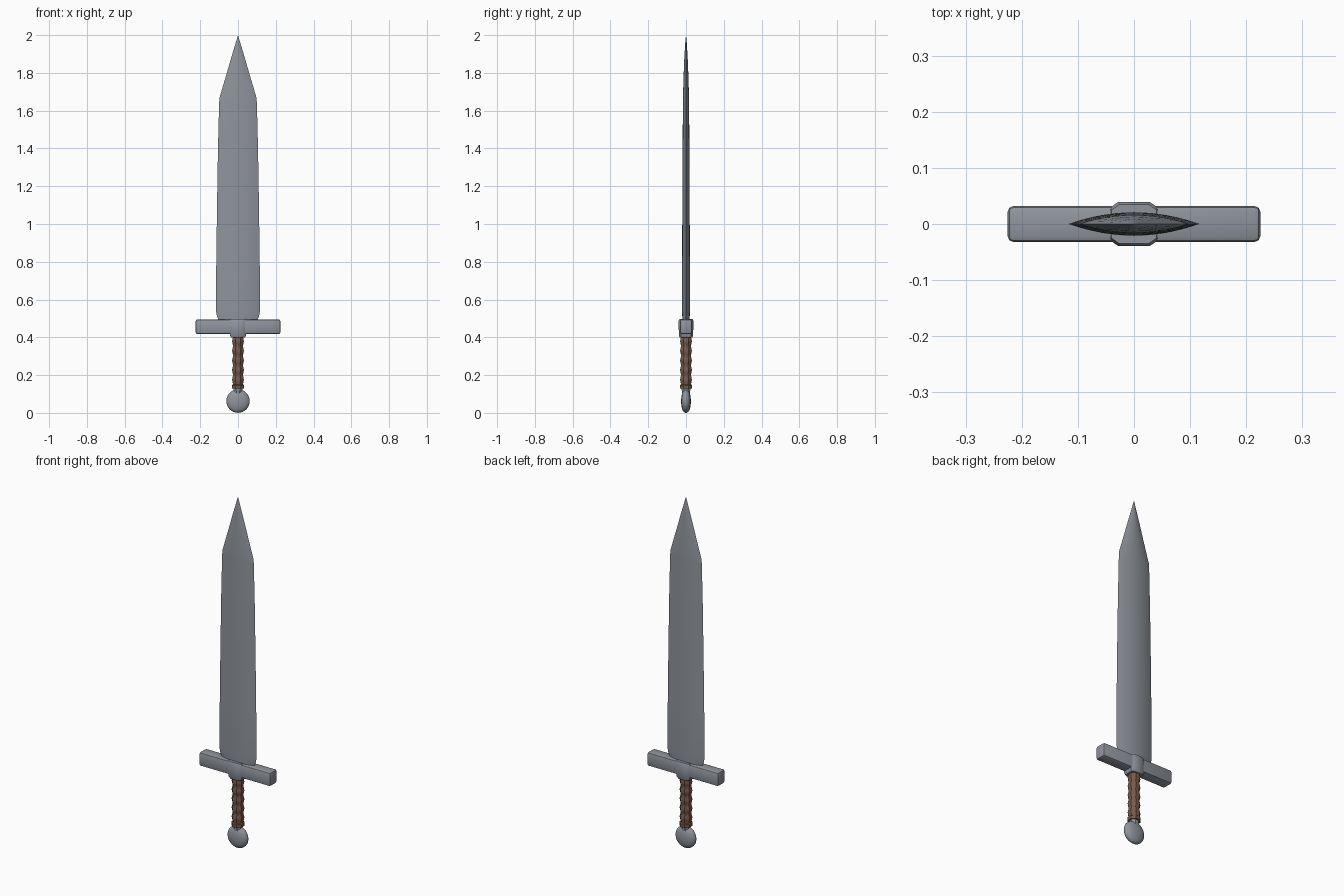
import bpy, bmesh, math

if "Cube" in bpy.data.objects:
    bpy.data.objects.remove(bpy.data.objects["Cube"])


def material(name, rgb):
    m = bpy.data.materials.new(name)
    m.diffuse_color = (*rgb, 1)
    m.use_nodes = True
    m.node_tree.nodes["Principled BSDF"].inputs["Base Color"].default_value = m.diffuse_color
    return m


STEEL = material("steel grey", (0.28, 0.30, 0.335))
BROWN = material("leather brown", (0.19, 0.105, 0.07))


def finish(name, bm, mat, angle=35):
    bmesh.ops.recalc_face_normals(bm, faces=bm.faces)
    me = bpy.data.meshes.new(name)
    bm.to_mesh(me)
    bm.free()
    me.materials.append(mat)
    ob = bpy.data.objects.new(name, me)
    bpy.context.collection.objects.link(ob)
    bpy.ops.object.select_all(action='DESELECT')
    ob.select_set(True)
    bpy.context.view_layer.objects.active = ob
    bpy.ops.object.shade_smooth_by_angle(angle=math.radians(angle))
    return ob


def loft(name, section, rings, mat, tip=None, angle=35):
    """Sweep a unit section up z; rings are (z, x scale, y scale)."""
    bm = bmesh.new()
    loops = [[bm.verts.new((x * sx, y * sy, z)) for x, y in section] for z, sx, sy in rings]
    n = len(section)
    for a, b in zip(loops, loops[1:]):
        for i in range(n):
            bm.faces.new((a[i], a[(i + 1) % n], b[(i + 1) % n], b[i]))
    bm.faces.new(loops[0])
    if tip:
        t = bm.verts.new((0, 0, tip))
        for i in range(n):
            bm.faces.new((loops[-1][i], loops[-1][(i + 1) % n], t))
    else:
        bm.faces.new(loops[-1])
    return finish(name, bm, mat, angle)


# Blade: lens section with sharp edges, straight body, pointed tip
xs = [-1 + i / 6 for i in range(13)]
lens = [(x, -(1 - x * x)) for x in xs] + [(x, 1 - x * x) for x in reversed(xs[1:-1])]
loft("blade", lens, [
    (0.45, 0.098, 0.018), (0.495, 0.105, 0.019), (0.515, 0.112, 0.020),
    (0.54, 0.117, 0.021), (0.80, 0.115, 0.0205), (1.10, 0.111, 0.0195),
    (1.40, 0.106, 0.018), (1.64, 0.100, 0.0165), (1.67, 0.0975, 0.016),
    (1.78, 0.065, 0.013), (1.89, 0.033, 0.0085), (1.96, 0.012, 0.004)],
    STEEL, tip=2.0)

# Crossguard: chamfered bar
bm = bmesh.new()
bmesh.ops.create_cube(bm, size=1)
for v in bm.verts:
    v.co.x *= 0.45
    v.co.y *= 0.064
    v.co.z = 0.456 + v.co.z * 0.077
bmesh.ops.bevel(bm, geom=bm.edges[:], offset=0.010, segments=2, profile=0.5, affect='EDGES')
finish("crossguard", bm, STEEL)

# Collar around the centre of the guard
octagon = [(-1, -.72), (-.65, -1), (.65, -1), (1, -.72),
           (1, .72), (.65, 1), (-.65, 1), (-1, .72)]
loft("guard_collar", octagon, [
    (0.398, 0.036, 0.033), (0.408, 0.042, 0.038),
    (0.488, 0.044, 0.039), (0.497, 0.040, 0.035)], STEEL)

# Grip: eight-sided, rippled
oct8 = [(math.cos(math.radians(22.5 + 45 * i)), math.sin(math.radians(22.5 + 45 * i))) for i in range(8)]
rings = [(0.128, 0.035, 0.035), (0.146, 0.035, 0.035), (0.150, 0.030, 0.030)]
for i in range(1, 31):
    r = 0.0312 - 0.0024 * math.cos(2 * math.pi * i / 6)
    rings.append((0.150 + 0.0085 * i, r, r))
loft("grip", oct8, rings, BROWN, angle=40)

# Pommel: rounded disc facing front
bm = bmesh.new()
n = 32
profile = [(0.0, -0.026), (0.025, -0.0245), (0.044, -0.020), (0.056, -0.013), (0.062, -0.005)]
profile += [(r, -y) for r, y in reversed(profile)]
vs = [bm.verts.new((r, y, 0)) for r, y in profile]
es = [bm.edges.new(p) for p in zip(vs, vs[1:])]
bmesh.ops.spin(bm, geom=vs + es, cent=(0, 0, 0), axis=(0, 1, 0), angle=2 * math.pi, steps=n)
bmesh.ops.remove_doubles(bm, verts=bm.verts, dist=1e-5)
bmesh.ops.translate(bm, verts=bm.verts, vec=(0, 0, 0.0625))
finish("pommel", bm, STEEL, 45)

# Small neck joining pommel and grip
loft("pommel_neck", oct8, [(0.10, 0.022, 0.022), (0.13, 0.026, 0.026)], STEEL)
